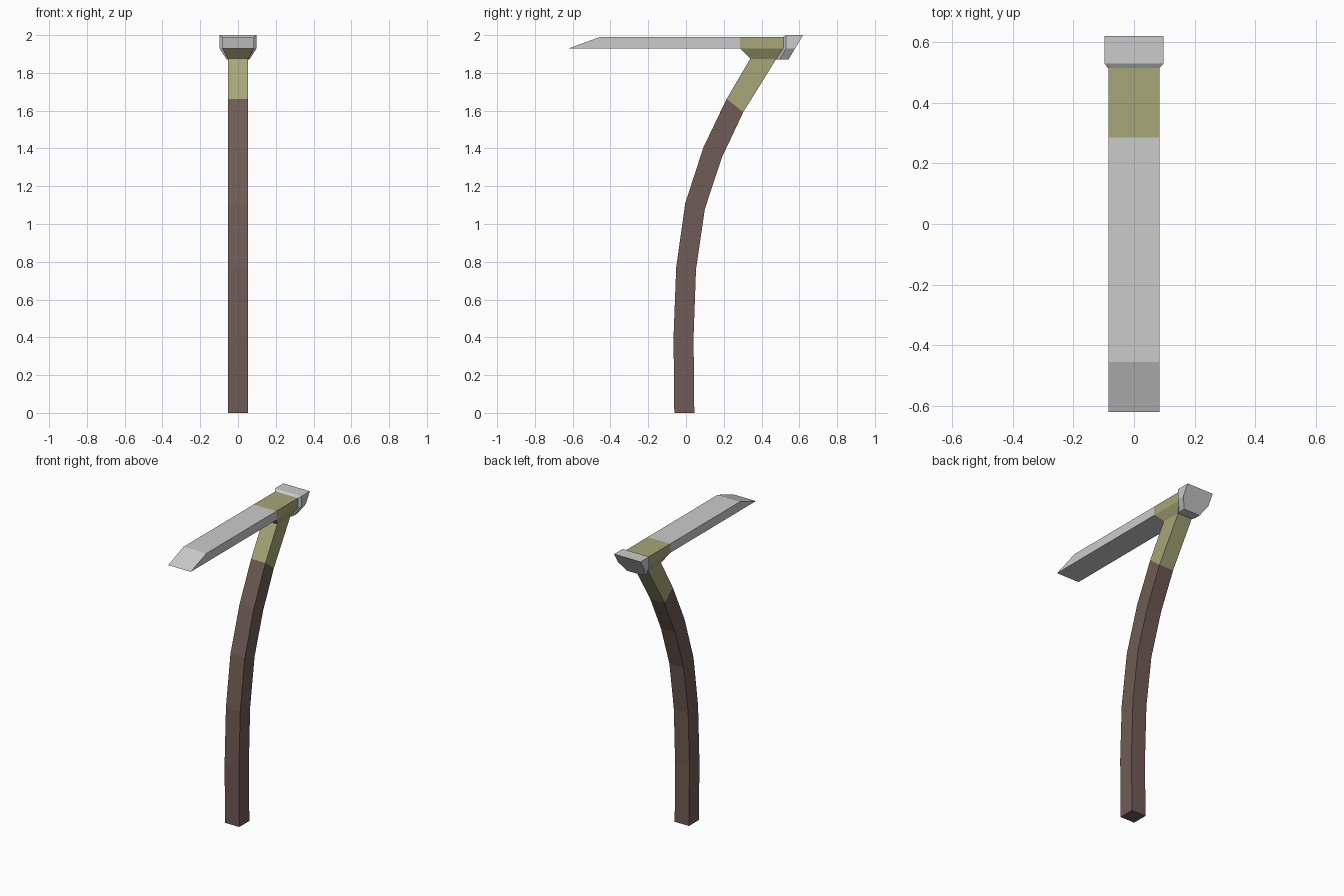
import bpy, bmesh

if "Cube" in bpy.data.objects:
    bpy.data.objects.remove(bpy.data.objects["Cube"])


def material(name, color):
    mat = bpy.data.materials.new(name)
    mat.diffuse_color = (*color, 1)
    mat.use_nodes = True
    mat.node_tree.nodes["Principled BSDF"].inputs["Base Color"].default_value = mat.diffuse_color
    return mat


def loft(name, rings, cap_start=False, cap_end=False, mat=None, skip=()):
    """Skin matching rings of points; skip holds (segment, side) faces hidden at joins."""
    bm = bmesh.new()
    loops = [[bm.verts.new(p) for p in ring] for ring in rings]
    n = len(loops[0])
    for s, (a, b) in enumerate(zip(loops, loops[1:])):
        for i in range(n):
            if (s, i) not in skip:
                j = (i + 1) % n
                bm.faces.new((a[i], a[j], b[j], b[i]))
    if cap_start:
        bm.faces.new(loops[0])
    if cap_end:
        bm.faces.new(loops[-1])
    bmesh.ops.recalc_face_normals(bm, faces=bm.faces)
    mesh = bpy.data.meshes.new(name)
    bm.to_mesh(mesh)
    bm.free()
    if mat:
        mesh.materials.append(mat)
    obj = bpy.data.objects.new(name, mesh)
    bpy.context.collection.objects.link(obj)
    return obj


def quad(front, back, hw):
    """Four-sided ring from a front and a back (y, z) point and a half width."""
    return [(-hw, *front), (hw, *front), (hw, *back), (-hw, *back)]


def outline(half):
    """Mirror half an outline of (x, y, z) points across x = 0."""
    return half + [(-x, y, z) for x, y, z in reversed(half)]


brown = material("wood", (0.16, 0.105, 0.09))
olive = material("binding", (0.38, 0.38, 0.19))
HW, HEAD = 0.053, 0.084

# Curved wooden handle
handle_path = [
    ((-0.062, 0.00), (0.044, 0.00)),
    ((-0.066, 0.40), (0.040, 0.40)),
    ((-0.052, 0.77), (0.053, 0.76)),
    ((-0.004, 1.11), (0.100, 1.08)),
    ((0.092, 1.405), (0.190, 1.352)),
    ((0.215, 1.662), (0.303, 1.592)),
]
loft("handle", [quad(f, b, HW) for f, b in handle_path], cap_start=True, mat=brown)

# Collar flaring from the handle into the head
loft("collar", [
    quad((0.215, 1.662), (0.303, 1.592), HW),
    quad((0.340, 1.875), (0.477, 1.872), HW),
    quad((0.286, 1.93), (0.515, 1.93), HEAD),
    quad((0.286, 1.99), (0.515, 1.99), HEAD),
], cap_end=True, mat=olive, skip={(2, 0), (2, 2)})

# Flat blade with a chiselled tip
loft("blade", [
    quad((0.286, 1.93), (0.286, 1.99), HEAD),
    quad((-0.62, 1.93), (-0.455, 1.99), HEAD),
], cap_end=True)

# Hammer butt with a slanted rear face
loft("hammer_butt", [
    outline([(HEAD, 0.515, 1.99), (HEAD, 0.515, 1.93), (HW, 0.477, 1.872)]),
    outline([(0.098, 0.53, 2.0), (0.098, 0.53, 1.93), (0.06, 0.495, 1.87)]),
    outline([(0.098, 0.62, 2.0), (0.098, 0.578, 1.93), (0.06, 0.542, 1.87)]),
], cap_end=True)
